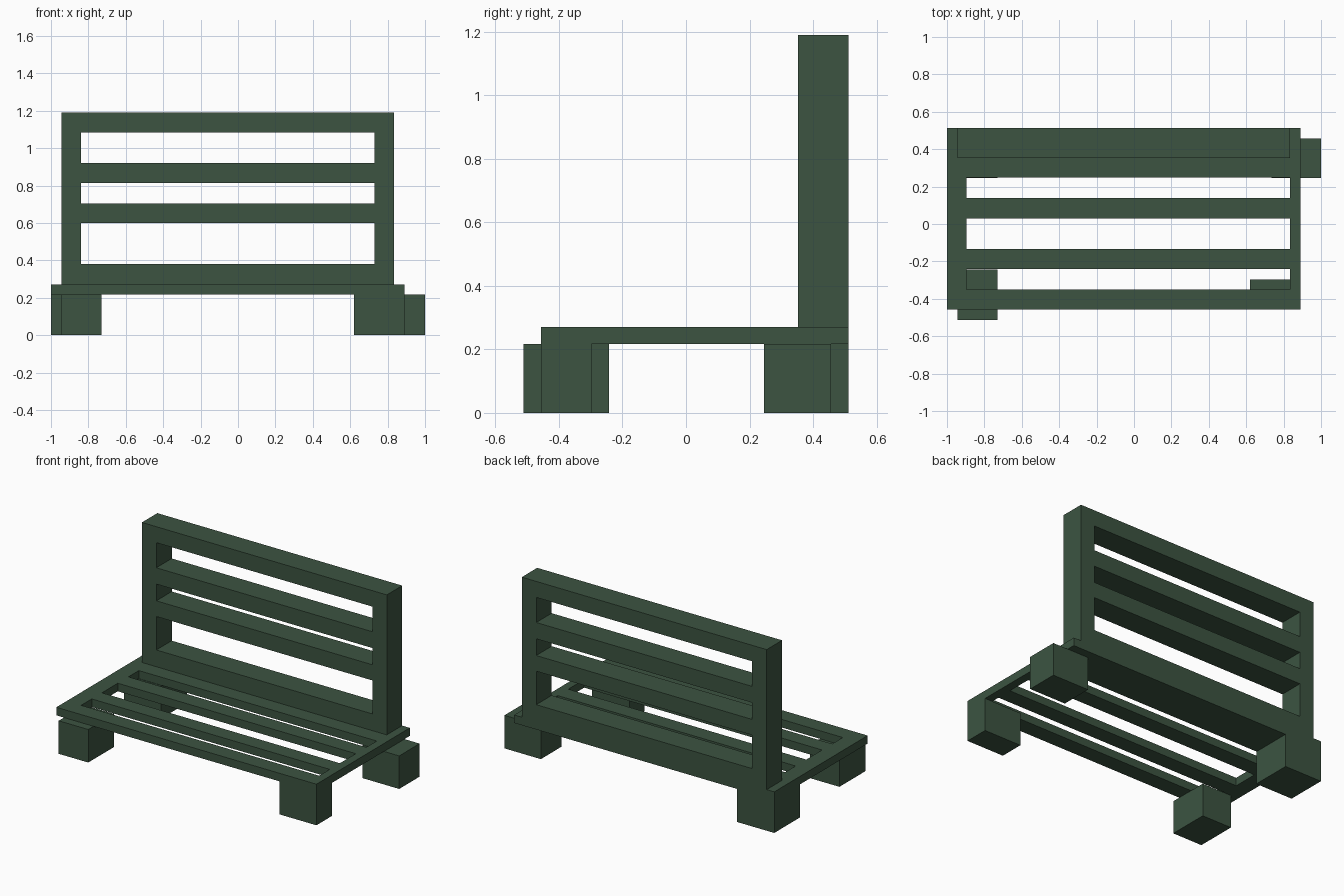
import bpy
import bmesh
from mathutils import Vector

cube = bpy.data.objects.get("Cube")
if cube:
    bpy.data.objects.remove(cube, do_unlink=True)

# Single paint colour
green = bpy.data.materials.new("dark green paint")
colour = (0.045, 0.088, 0.053, 1.0)
green.diffuse_color = colour
green.use_nodes = True
green.node_tree.nodes["Principled BSDF"].inputs["Base Color"].default_value = colour


def finish(name, bm):
    bmesh.ops.recalc_face_normals(bm, faces=bm.faces)
    mesh = bpy.data.meshes.new(name)
    bm.to_mesh(mesh)
    bm.free()
    mesh.materials.append(green)
    obj = bpy.data.objects.new(name, mesh)
    bpy.context.collection.objects.link(obj)
    return obj


def box(name, x, y, z):
    bm = bmesh.new()
    bmesh.ops.create_cube(bm, size=1)
    for v in bm.verts:
        v.co = [a + (b - a) * (c + 0.5) for (a, b), c in zip((x, y, z), v.co)]
    return finish(name, bm)


def slatted_panel(name, us, vs, point, depth):
    """Grid of cells over us, vs with every second middle row left open, extruded by depth."""
    bm = bmesh.new()
    grid = [[bm.verts.new(point(u, v)) for u in us] for v in vs]
    for j in range(len(vs) - 1):
        for i in range(len(us) - 1):
            if i == 1 and j % 2 == 1:
                continue
            bm.faces.new((grid[j][i], grid[j][i + 1], grid[j + 1][i + 1], grid[j + 1][i]))
    new = bmesh.ops.extrude_face_region(bm, geom=bm.faces[:], use_keep_orig=True)["geom"]
    bmesh.ops.translate(bm, vec=Vector(depth),
                        verts=[g for g in new if isinstance(g, bmesh.types.BMVert)])
    return finish(name, bm)


SEAT_BOTTOM, SEAT_TOP = 0.217, 0.27

# Slatted seat
slatted_panel("seat", (-1.0, -0.895, 0.835, 0.89),
              (-0.457, -0.35, -0.24, -0.135, 0.03, 0.14, 0.248, 0.512),
              lambda u, v: (u, v, SEAT_BOTTOM), (0, 0, SEAT_TOP - SEAT_BOTTOM))

# Slatted backrest standing on the rear of the seat
slatted_panel("backrest", (-0.945, -0.84, 0.73, 0.835),
              (SEAT_TOP, 0.38, 0.6, 0.703, 0.813, 0.92, 1.085, 1.19),
              lambda u, v: (u, 0.352, v), (0, 0.16, 0))

# Four uneven block feet
feet = {
    "front_right_foot": ((-0.945, -0.73), (-0.512, -0.243)),
    "front_left_foot": ((0.62, 0.89), (-0.457, -0.297)),
    "back_right_foot": ((-1.0, -0.73), (0.245, 0.512)),
    "back_left_foot": ((0.735, 1.0), (0.245, 0.457)),
}
for name, (x, y) in feet.items():
    box(name, x, y, (0.0, SEAT_BOTTOM))
